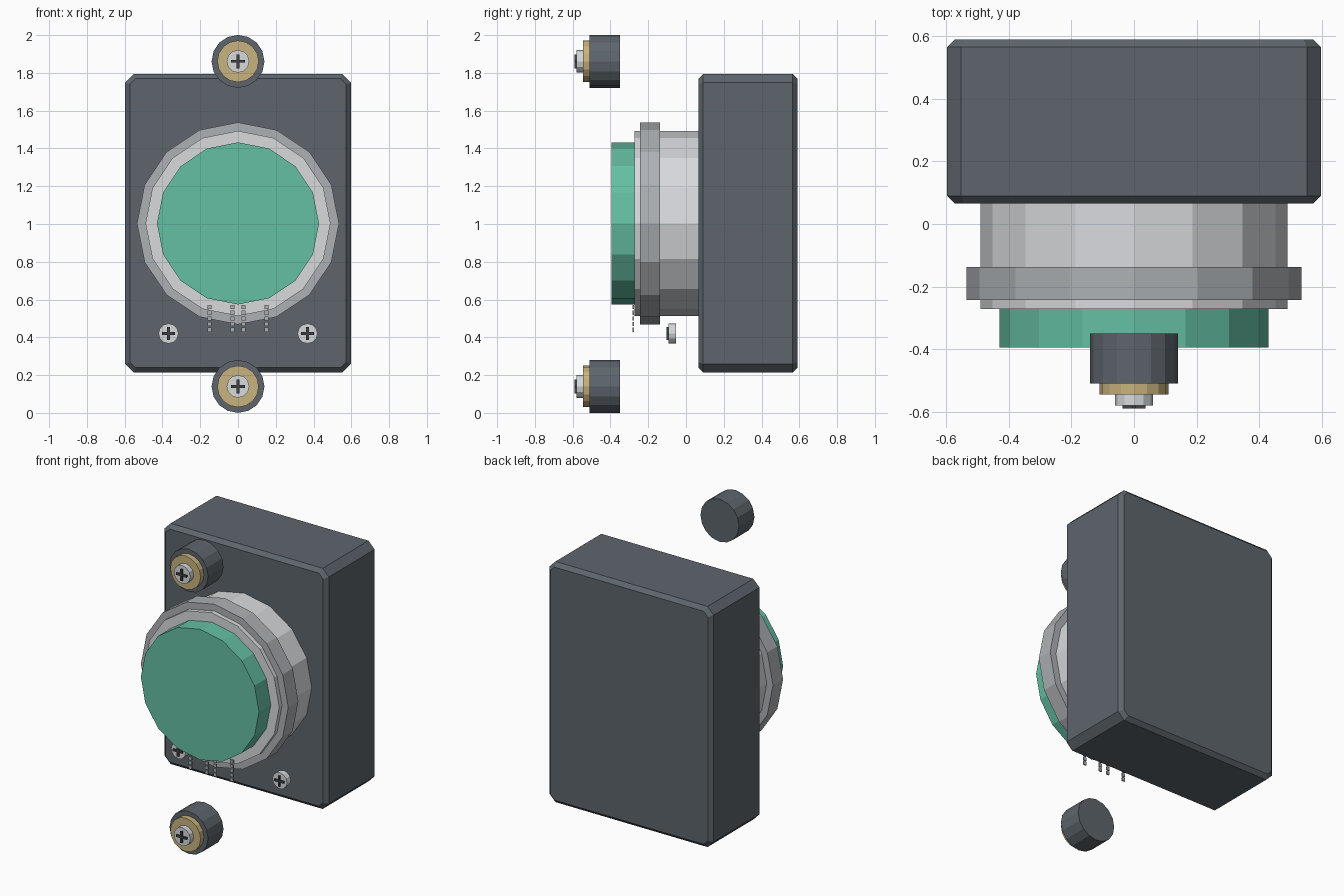
import bpy, bmesh, math
from mathutils import Matrix

if "Cube" in bpy.data.objects:
    bpy.data.objects.remove(bpy.data.objects["Cube"])


def material(name, rgb):
    m = bpy.data.materials.new(name)
    m.diffuse_color = (*rgb, 1)
    m.use_nodes = True
    m.node_tree.nodes["Principled BSDF"].inputs["Base Color"].default_value = m.diffuse_color
    return m


DARK = material("dark_slate", (0.11, 0.13, 0.15))
GREEN = material("green", (0.13, 0.52, 0.37))
BRASS = material("brass", (0.58, 0.45, 0.21))
SILVER = material("silver", (0.68, 0.70, 0.72))
STEEL = material("steel", (0.42, 0.44, 0.46))
BLACK = material("slot", (0.05, 0.055, 0.06))


def finish(bm, name, mat):
    bmesh.ops.recalc_face_normals(bm, faces=bm.faces)
    me = bpy.data.meshes.new(name)
    bm.to_mesh(me)
    bm.free()
    me.materials.append(mat)
    ob = bpy.data.objects.new(name, me)
    bpy.context.collection.objects.link(ob)
    return ob


def add_box(bm, cx, cy, cz, sx, sy, sz):
    m = Matrix.Translation((cx, cy, cz)) @ Matrix.Diagonal((sx, sy, sz, 1))
    bmesh.ops.create_cube(bm, size=1, matrix=m)


def disc(name, x, z, y0, y1, r, mat, sides=16):
    """Flat-shaded cylinder along y."""
    bm = bmesh.new()
    m = Matrix.Translation((x, (y0 + y1) / 2, z)) @ Matrix.Rotation(math.pi / 2, 4, 'X')
    bmesh.ops.create_cone(bm, cap_ends=True, segments=sides, radius1=r, radius2=r,
                          depth=y1 - y0, matrix=m)
    return finish(bm, name, mat)


def cross(name, x, z, y0, y1, length):
    bm = bmesh.new()
    for w, h in ((length, 0.014), (0.014, length)):
        add_box(bm, x, (y0 + y1) / 2, z, w, y1 - y0, h)
    return finish(bm, name, BLACK)


# Housing: clipped corners, then a narrow chamfer around front and back faces
bm = bmesh.new()
add_box(bm, 0, 0.3275, 1.004, 1.194, 0.525, 1.58)
depth_edges = [e for e in bm.edges if abs(e.verts[0].co.y - e.verts[1].co.y) > 0.1]
bmesh.ops.bevel(bm, geom=depth_edges, offset=0.045, segments=1, affect='EDGES')
rim_edges = [e for e in bm.edges if abs(e.verts[0].co.y - e.verts[1].co.y) < 0.01]
bmesh.ops.bevel(bm, geom=rim_edges, offset=0.025, segments=1, affect='EDGES')
finish(bm, "housing", DARK)

# Stepped round button
CZ = 1.003
disc("barrel", 0, CZ, -0.272, 0.075, 0.49, SILVER)
disc("collar", 0, CZ, -0.243, -0.138, 0.535, STEEL)
disc("button_cap", 0, CZ, -0.395, -0.26, 0.429, GREEN)

# Upper and lower knobs with brass washer and screw
for label, z in (("upper", 1.861), ("lower", 0.14)):
    disc(label + "_knob", 0, z, -0.51, -0.35, 0.14, DARK)
    disc(label + "_washer", 0, z, -0.545, -0.505, 0.11, BRASS)
    disc(label + "_screw", 0, z, -0.58, -0.54, 0.06, SILVER, 12)
    cross(label + "_screw_slot", 0, z, -0.59, -0.575, 0.075)

# Small front screws
for label, s in (("left", -1), ("right", 1)):
    disc(label + "_screw", s * 0.368, 0.42, -0.093, -0.052, 0.053, SILVER, 12)
    cross(label + "_screw_slot", s * 0.368, 0.42, -0.103, -0.09, 0.068)

# Dashed index ticks below the button
bm = bmesh.new()
for x in (-0.15, -0.03, 0.03, 0.15):
    for i in range(5):
        add_box(bm, x, -0.278, 0.44 + i * 0.03, 0.022, 0.008, 0.022)
finish(bm, "index_ticks", STEEL)
